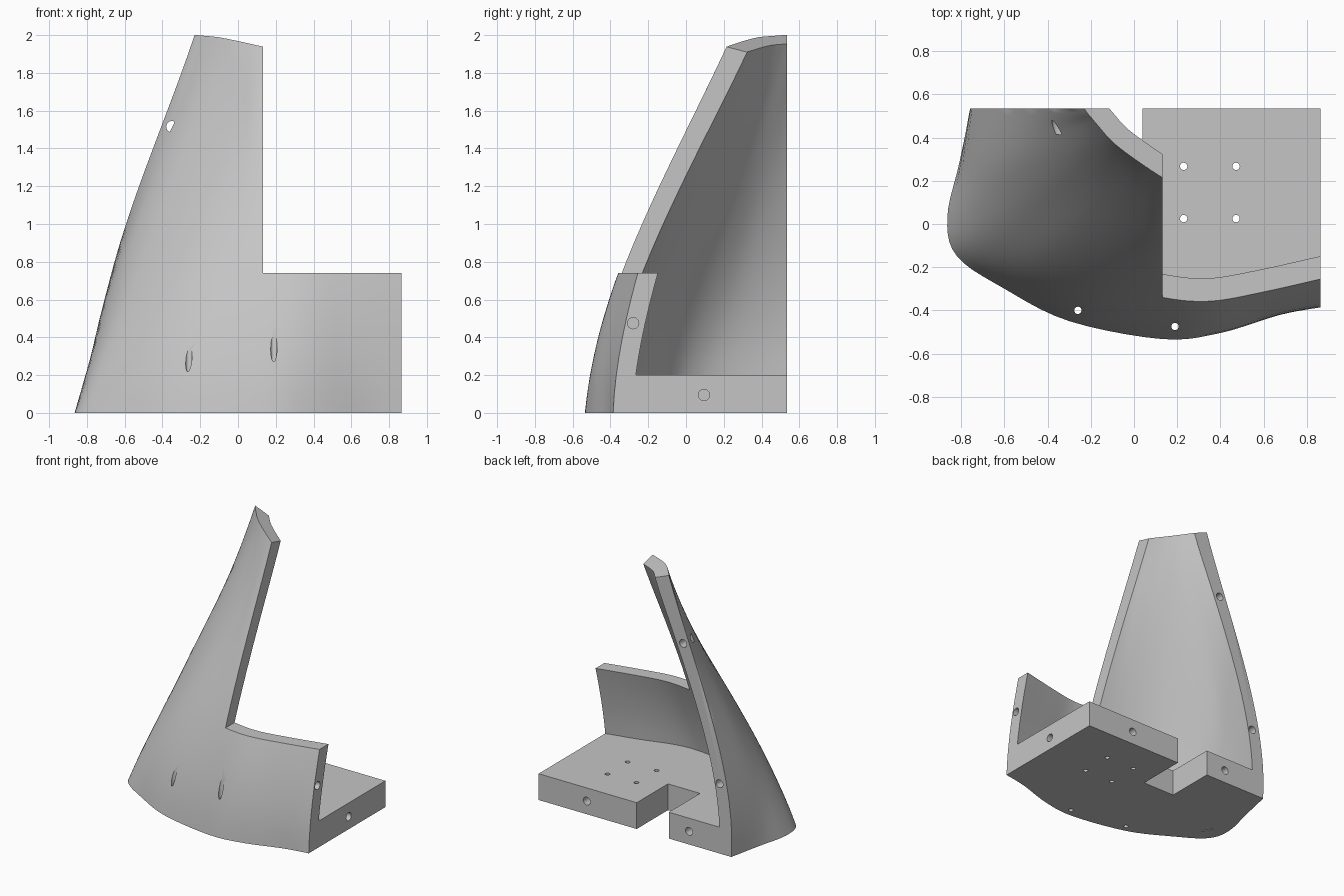
import bpy, bmesh
from mathutils import Vector, Matrix

if "Cube" in bpy.data.objects:
    bpy.data.objects.remove(bpy.data.objects["Cube"])

# Outer skin: plan sections from the back edge, round the front, to the right end
LEVELS = [0, .74, 1.4, 2]
SECTIONS = [
    [(-.71, .7), (-.755, .535), (-.81, .28), (-.865, .03), (-.82, -.15),
     (-.6, -.3), (-.3, -.45), (.13, -.533), (.4, -.505), (.68, -.42), (.9, -.38)],
    [(-.65, .7), (-.67, .535), (-.655, .3), (-.595, .13), (-.5, -.01),
     (-.35, -.155), (-.13, -.27), (.13, -.34), (.35, -.358), (.6, -.315), (.9, -.247)],
    [(-.48, .7), (-.45, .535), (-.395, .4), (-.325, .29), (-.24, .2),
     (-.135, .11), (-.01, .025), (.13, -.045), (.35, -.08), (.6, -.08), (.9, -.05)],
    [(-.33, .7), (-.23, .535), (-.195, .49), (-.16, .45), (-.12, .405),
     (-.075, .365), (.01, .31), (.13, .245), (.3, .16), (.6, .12), (.9, .1)],
]


def section(z, steps=5):
    """Smooth plan curve of the skin at height z."""
    pts = [Vector((0, 0)) for _ in SECTIONS[0]]
    for i, zi in enumerate(LEVELS):
        w = 1.0
        for j, zj in enumerate(LEVELS):
            if i != j:
                w *= (z - zj) / (zi - zj)
        for p, q in zip(pts, SECTIONS[i]):
            p += w * Vector(q)
    ext = [2 * pts[0] - pts[1]] + pts + [2 * pts[-1] - pts[-2]]
    out = []
    for a, b, c, d in zip(ext, ext[1:], ext[2:], ext[3:]):
        for k in range(steps):
            t = k / steps
            out.append(.5 * (2 * b + (c - a) * t + (2 * a - 5 * b + 4 * c - d) * t * t
                             + (3 * b - a - 3 * c + d) * t ** 3))
    return out + [pts[-1]]


def make_object(name, bm):
    mesh = bpy.data.meshes.new(name)
    bm.to_mesh(mesh)
    bm.free()
    ob = bpy.data.objects.new(name, mesh)
    bpy.context.collection.objects.link(ob)
    return ob


def prism(name, start, end):
    """Closed solid between two matching outlines."""
    bm = bmesh.new()
    a = [bm.verts.new(p) for p in start]
    b = [bm.verts.new(p) for p in end]
    bm.faces.new(a)
    bm.faces.new(b)
    for i in range(len(a)):
        j = (i + 1) % len(a)
        bm.faces.new((a[i], a[j], b[j], b[i]))
    bmesh.ops.recalc_face_normals(bm, faces=bm.faces)
    return make_object(name, bm)


def apply(ob, kind, **settings):
    mod = ob.modifiers.new(kind, kind)
    for key, value in settings.items():
        setattr(mod, key, value)
    bpy.ops.object.select_all(action='DESELECT')
    bpy.context.view_layer.objects.active = ob
    ob.select_set(True)
    bpy.ops.object.modifier_apply(modifier=mod.name)


def combine(ob, tool, operation):
    tool.hide_render = True
    apply(ob, 'BOOLEAN', object=tool, operation=operation, solver='EXACT')
    bpy.data.objects.remove(tool)


# Curved wall, thickened inwards
bm = bmesh.new()
rows = [[bm.verts.new((p.x, p.y, z)) for p in section(z)]
        for z in [-.2 + .1 * i for i in range(25)]]
for low, high in zip(rows, rows[1:]):
    for i in range(len(low) - 1):
        bm.faces.new((low[i], low[i + 1], high[i + 1], high[i]))
shell = make_object("curved_corner_shell", bm)
apply(shell, 'SOLIDIFY', thickness=.1, offset=-1, use_even_offset=True)

# Floor plate
plan = [(p.x, p.y) for p in section(.28)] + [(.9, .7)]
floor = prism("floor_plate", [(x, y, -.1) for x, y in plan], [(x, y, .2) for x, y in plan])
combine(shell, floor, 'UNION')


# Trim to the flat back, right end, stepped front and slanted tip
def tip(x, y):
    return 2 - .4 * (x + .23) - .26 * (y - .535)


def trim_outline(y):
    return [(-1.2, y, 0), (.865, y, 0), (.865, y, .74), (.133, y, .74),
            (.133, y, tip(.133, y)), (-1.2, y, tip(-1.2, y))]


combine(shell, prism("trim", trim_outline(-1), trim_outline(.535)), 'INTERSECT')

# Notch in the back of the floor
notch = [(-.23, .16), (.04, .16), (.04, 1), (-.23, 1)]
combine(shell, prism("notch", [(x, y, -.3) for x, y in notch],
                     [(x, y, .3) for x, y in notch]), 'DIFFERENCE')

# Screw holes through the floor, dowel holes in the back and right faces
bm = bmesh.new()


def drill(centre, axis, radius, length):
    turn = Vector((0, 0, 1)).rotation_difference(Vector(axis)).to_matrix().to_4x4()
    bmesh.ops.create_cone(bm, cap_ends=True, segments=24, radius1=radius, radius2=radius,
                          depth=length, matrix=Matrix.Translation(centre) @ turn)


for x, y in [(.23, .267), (.473, .267), (.23, .025), (.473, .025), (-.26, -.4), (.19, -.475)]:
    drill((x, y, .1), (0, 0, 1), .017, .8)
for x, z in [(.46, .1), (-.4, .1), (-.655, .53), (-.35, 1.515)]:
    drill((x, .535, z), (0, 1, 0), .03, .24)
for y, z in [(.095, .095), (-.28, .475)]:
    drill((.865, y, z), (1, 0, 0), .03, .24)
combine(shell, make_object("drills", bm), 'DIFFERENCE')

# Single grey finish
grey = bpy.data.materials.new("light_grey")
grey.use_nodes = True
colour = (.56, .56, .56, 1)
grey.diffuse_color = colour
grey.node_tree.nodes["Principled BSDF"].inputs["Base Color"].default_value = colour
shell.data.materials.clear()
shell.data.materials.append(grey)
for face in shell.data.polygons:
    face.material_index = 0
bpy.ops.object.select_all(action='DESELECT')
shell.select_set(True)
bpy.context.view_layer.objects.active = shell
bpy.ops.object.shade_smooth_by_angle(angle=.5)
